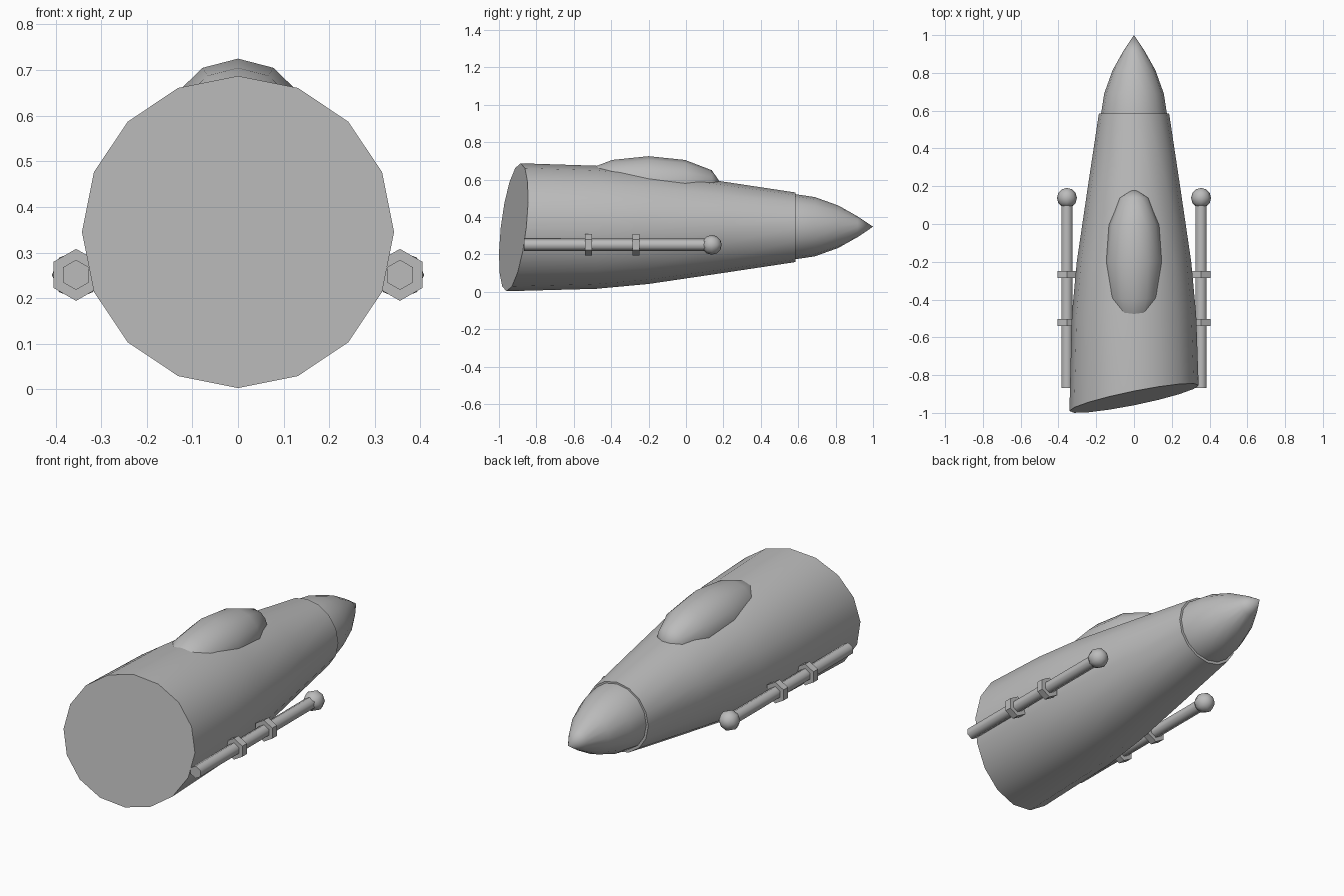
import bpy, bmesh, math
from mathutils import Matrix

if "Cube" in bpy.data.objects:
    bpy.data.objects.remove(bpy.data.objects["Cube"])

hull_grey = bpy.data.materials.new("hull_grey")
hull_grey.diffuse_color = (0.5, 0.5, 0.5, 1)
hull_grey.use_nodes = True
hull_grey.node_tree.nodes["Principled BSDF"].inputs["Base Color"].default_value = hull_grey.diffuse_color


def finish(name, bm, smooth_angle):
    """Turn a bmesh into a coloured object, smooth below the given angle."""
    bmesh.ops.recalc_face_normals(bm, faces=bm.faces)
    mesh = bpy.data.meshes.new(name)
    bm.to_mesh(mesh)
    bm.free()
    mesh.materials.append(hull_grey)
    obj = bpy.data.objects.new(name, mesh)
    bpy.context.collection.objects.link(obj)
    bpy.ops.object.select_all(action='DESELECT')
    obj.select_set(True)
    bpy.context.view_layer.objects.active = obj
    bpy.ops.object.shade_smooth_by_angle(angle=math.radians(smooth_angle))
    return obj


def lathe_y(name, profile, sides, center, phase=0.0, smooth=35, rear_cut=None):
    """Loft rings of (y, radius) along y; zero radius makes a point."""
    cx, cz = center
    bm = bmesh.new()
    rings = []
    for i, (y, r) in enumerate(profile):
        if r == 0:
            rings.append([bm.verts.new((cx, y, cz))])
            continue
        ring = []
        for k in range(sides):
            a = phase + 2 * math.pi * k / sides
            dx, dz = r * math.cos(a), r * math.sin(a)
            slant = rear_cut[0] * dx + rear_cut[1] * dz if rear_cut and i == 0 else 0
            ring.append(bm.verts.new((cx + dx, y + slant, cz + dz)))
        rings.append(ring)
    for a, b in zip(rings, rings[1:]):
        for k in range(sides):
            n = (k + 1) % sides
            if len(b) == 1:
                bm.faces.new((a[k], a[n], b[0]))
            else:
                bm.faces.new((a[k], a[n], b[n], b[k]))
    for ring in (rings[0], rings[-1]):
        if len(ring) > 1:
            bm.faces.new(ring)
    return finish(name, bm, smooth)


def ball(name, segments, rings, center, radii):
    """Stretched sphere with its poles along y."""
    bm = bmesh.new()
    bmesh.ops.create_uvsphere(bm, u_segments=segments, v_segments=rings, radius=1)
    place = (Matrix.Translation(center) @ Matrix.Diagonal((*radii, 1))
             @ Matrix.Rotation(math.pi / 2, 4, 'X'))
    bmesh.ops.transform(bm, matrix=place, verts=bm.verts)
    return finish(name, bm, 60)


# Tapered fuselage with a slanted flat rear
lathe_y("fuselage", [(-0.922, 0.342), (-0.48, 0.329), (-0.2, 0.303),
                     (0.2, 0.244), (0.585, 0.186)],
        16, (0, 0.345), rear_cut=(0.2, 0.11))

# Pointed nose, slightly narrower than the fuselage
lathe_y("nose_cone", [(0.57, 0.175), (0.585, 0.174), (0.69, 0.158), (0.815, 0.113),
                      (0.918, 0.055), (1.0, 0)], 16, (0, 0.348))

# Bubble canopy sunk into the back
ball("canopy", 12, 6, (0, -0.2, 0.575), (0.155, 0.39, 0.15))

# Side guns: barrel, two collars and a ball muzzle on each flank
for side, label in ((-1, "left"), (1, "right")):
    at = (side * 0.355, 0.251)
    lathe_y(label + "_barrel", [(-0.867, 0.033), (0.14, 0.033)], 6, at, math.pi / 6, 65)
    for n, y in enumerate((-0.522, -0.268)):
        lathe_y(f"{label}_collar_{n + 1}", [(y - 0.019, 0.057), (y + 0.019, 0.057)],
                6, at, math.pi / 6)
    ball(label + "_muzzle", 8, 6, (at[0], 0.138, at[1]), (0.053, 0.053, 0.053))
